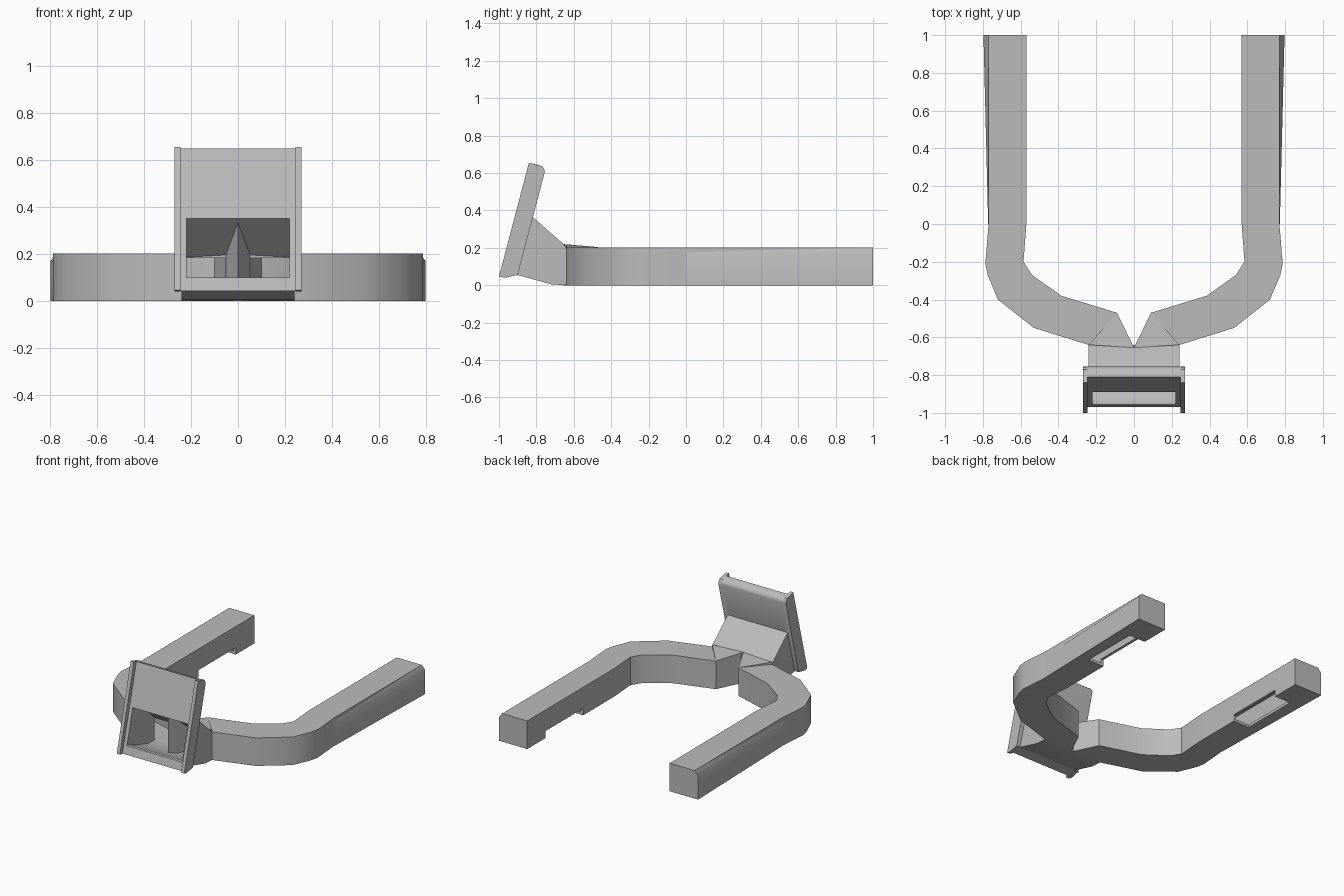
import bpy, bmesh

if "Cube" in bpy.data.objects:
    bpy.data.objects.remove(bpy.data.objects["Cube"], do_unlink=True)

grey = bpy.data.materials.new("plain_grey")
grey.use_nodes = True
grey.diffuse_color = (0.5, 0.5, 0.5, 1)
grey.node_tree.nodes["Principled BSDF"].inputs["Base Color"].default_value = (0.5, 0.5, 0.5, 1)


def loft(name, first, last):
    """Solid between two matching rings of points."""
    bm = bmesh.new()
    a = [bm.verts.new(p) for p in first]
    b = [bm.verts.new(p) for p in last]
    bm.faces.new(a)
    bm.faces.new(b)
    for i in range(len(a)):
        j = (i + 1) % len(a)
        bm.faces.new((a[i], a[j], b[j], b[i]))
    bmesh.ops.recalc_face_normals(bm, faces=bm.faces)
    mesh = bpy.data.meshes.new(name)
    bm.to_mesh(mesh)
    bm.free()
    mesh.materials.append(grey)
    obj = bpy.data.objects.new(name, mesh)
    bpy.context.collection.objects.link(obj)
    return obj


def upright(name, plan, z0, z1):
    return loft(name, [(x, y, z0) for x, y in plan], [(x, y, z1) for x, y in plan])


def across(name, profile, x0, x1):
    return loft(name, [(x0, y, z) for y, z in profile], [(x1, y, z) for y, z in profile])


def apply(obj, kind, **settings):
    mod = obj.modifiers.new(kind, kind)
    for key, value in settings.items():
        setattr(mod, key, value)
    bpy.ops.object.select_all(action='DESELECT')
    bpy.context.view_layer.objects.active = obj
    obj.select_set(True)
    bpy.ops.object.modifier_apply(modifier=mod.name)


def cut(obj, cutter):
    apply(obj, 'BOOLEAN', operation='DIFFERENCE', solver='EXACT', object=cutter)


# Hollow curved arm, one half of the fork
outer = [(0, -.655), (.24, -.64), (.53, -.55), (.72, -.4), (.775, -.27), (.787, -.21), (.77, 0), (.77, 1)]
inner = [(.57, 1), (.57, 0), (.585, -.2), (.54, -.27), (.385, -.38), (.09, -.47)]
arms = upright("fork_arms", outer + inner, 0, .203)
channel = upright("channel_cutter", [
    (.045, -.68), (.22, -.68), (.235, -.62), (.52, -.53), (.705, -.385), (.765, -.21), (.75, 0), (.75, .8),
    (.59, .8), (.59, 0), (.605, -.21), (.55, -.285), (.39, -.4), (.1, -.49)], .02, .183)
# Outlet slot on the lower inner edge
slot = upright("slot_cutter", [(.5, .36), (.7, .36), (.7, .79), (.5, .79)], -.05, .05)
for cutter in (channel, slot):
    cut(arms, cutter)

# Tapered outer flare with a sloped top edge
flare = loft("arm_flares",
             [(.76, 0, 0), (.772, 0, 0), (.772, 0, .165), (.765, 0, .2)],
             [(.76, 1, 0), (.797, 1, 0), (.797, 1, .172), (.77, 1, .203)])

# Slightly raised crown where the arms meet
crown_plan = [(0, -.655), (.24, -.64), (.09, -.47)]
crown = loft("crown", [(x, y, .19) for x, y in crown_plan],
             [(x, y, z) for (x, y), z in zip(crown_plan, (.22, .218, .204))])
for part in (arms, flare, crown):
    apply(part, 'MIRROR')

# Throat joining the head to the fork, and the tilted head plate
throat = across("throat", [(-.84, .375), (-.82, .365), (-.655, .22), (-.64, .2), (-.64, 0),
                           (-.72, .005), (-.9, .055), (-.92, .06)], -.24, .24)
plate = across("head_plate", [(-.97, .043), (-.9, .055), (-.755, .605), (-.758, .62),
                              (-.766, .632), (-.78, .64), (-.81, .648)], -.25, .25)
opening = across("opening_cutter", [(-1.1, .35), (-.82, .35), (-.64, .185), (-.6, .183), (-.6, .02),
                                    (-.72, .025), (-.89, .08), (-.93, .1), (-1.1, .1)], -.22, .22)
cut(throat, opening)
cut(plate, opening)

# Side rails of the head
rail_profile = [(-1, .047), (-.97, .04), (-.9, .055), (-.755, .605), (-.758, .62),
                (-.77, .637), (-.84, .655)]
rails = across("head_rails", rail_profile, .245, .27)
apply(rails, 'MIRROR')

# Wedge that splits the throat in two
splitter = loft("splitter", [(0, -.8, .035), (.056, -.64, .01), (-.056, -.64, .01)],
                [(0, -.8, .34), (.056, -.64, .19), (-.056, -.64, .19)])

for cutter in (channel, slot, opening):
    bpy.data.objects.remove(cutter, do_unlink=True)

# Smooth only the gentle bends
for part in (arms, flare, crown, throat, plate, rails, splitter):
    bpy.ops.object.select_all(action='DESELECT')
    bpy.context.view_layer.objects.active = part
    part.select_set(True)
    bpy.ops.object.shade_smooth_by_angle(angle=0.52)
